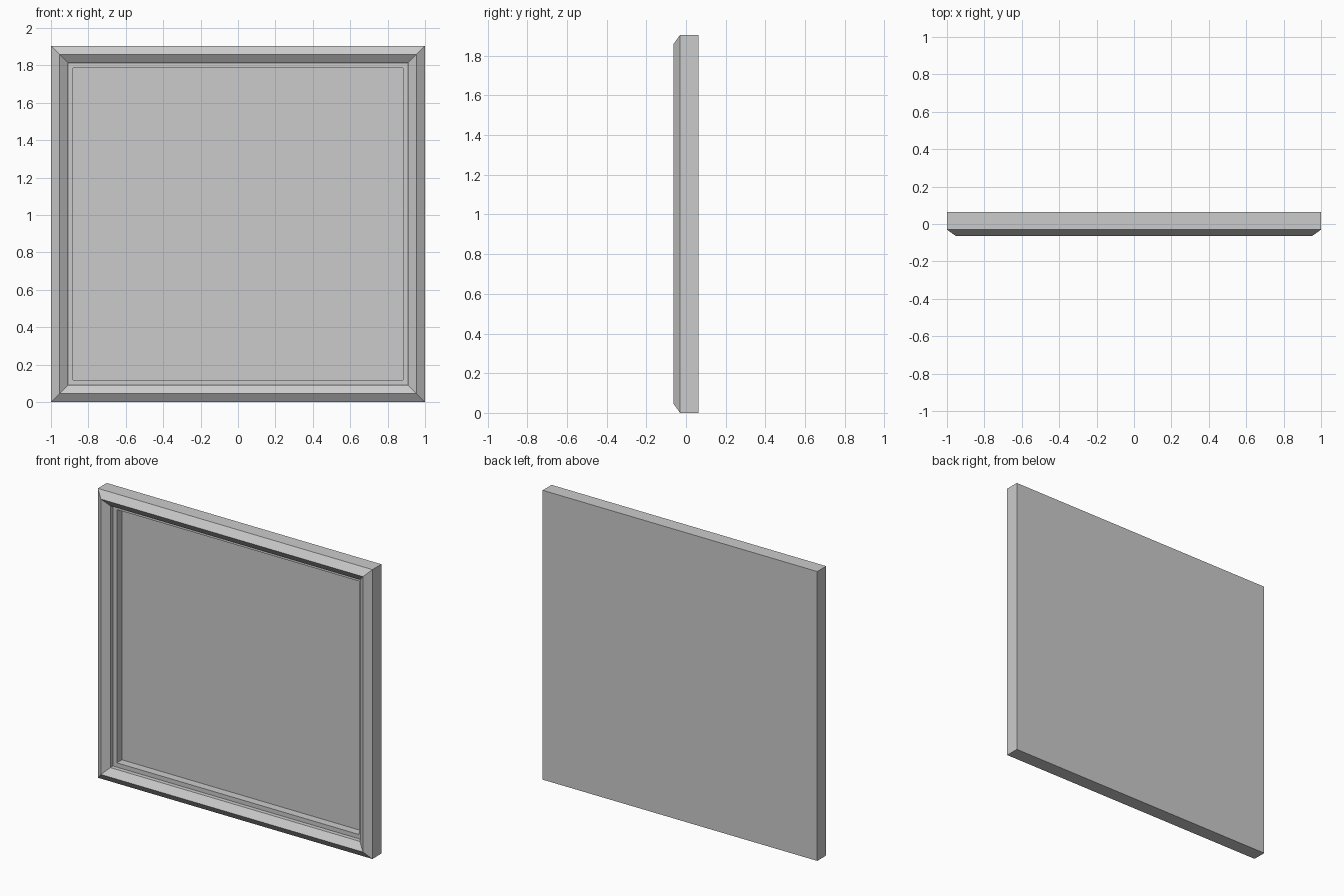
import bpy, bmesh

if "Cube" in bpy.data.objects:
    bpy.data.objects.remove(bpy.data.objects["Cube"])

WIDTH, HEIGHT = 2.0, 1.905

# Moulding cross-section from back edge to recessed panel: (inset from outer edge, y)
PROFILE = [
    (0.0, 0.063),     # back outer edge
    (0.0, -0.030),    # front outer edge
    (0.046, -0.063),  # ridge
    (0.091, -0.030),  # foot of the inner slope
    (0.091, -0.002),  # inner rebate
    (0.119, -0.002),  # flat lip
    (0.119, 0.051),   # panel surface
]


def rectangle(bm, inset, y):
    """Four corner vertices of a rectangle inset from the outer frame."""
    x, low, high = WIDTH / 2 - inset, inset, HEIGHT - inset
    return [bm.verts.new(p) for p in
            ((-x, y, low), (x, y, low), (x, y, high), (-x, y, high))]


bm = bmesh.new()
rings = [rectangle(bm, inset, y) for inset, y in PROFILE]

# Mitred moulding between neighbouring rings
for a, b in zip(rings, rings[1:]):
    for i in range(4):
        j = (i + 1) % 4
        bm.faces.new((a[i], a[j], b[j], b[i]))

# Back board and recessed front panel
bm.faces.new(rings[0])
bm.faces.new(rings[-1])
bmesh.ops.recalc_face_normals(bm, faces=bm.faces)

mesh = bpy.data.meshes.new("framed_panel")
bm.to_mesh(mesh)
bm.free()
bpy.context.collection.objects.link(bpy.data.objects.new("framed_panel", mesh))
